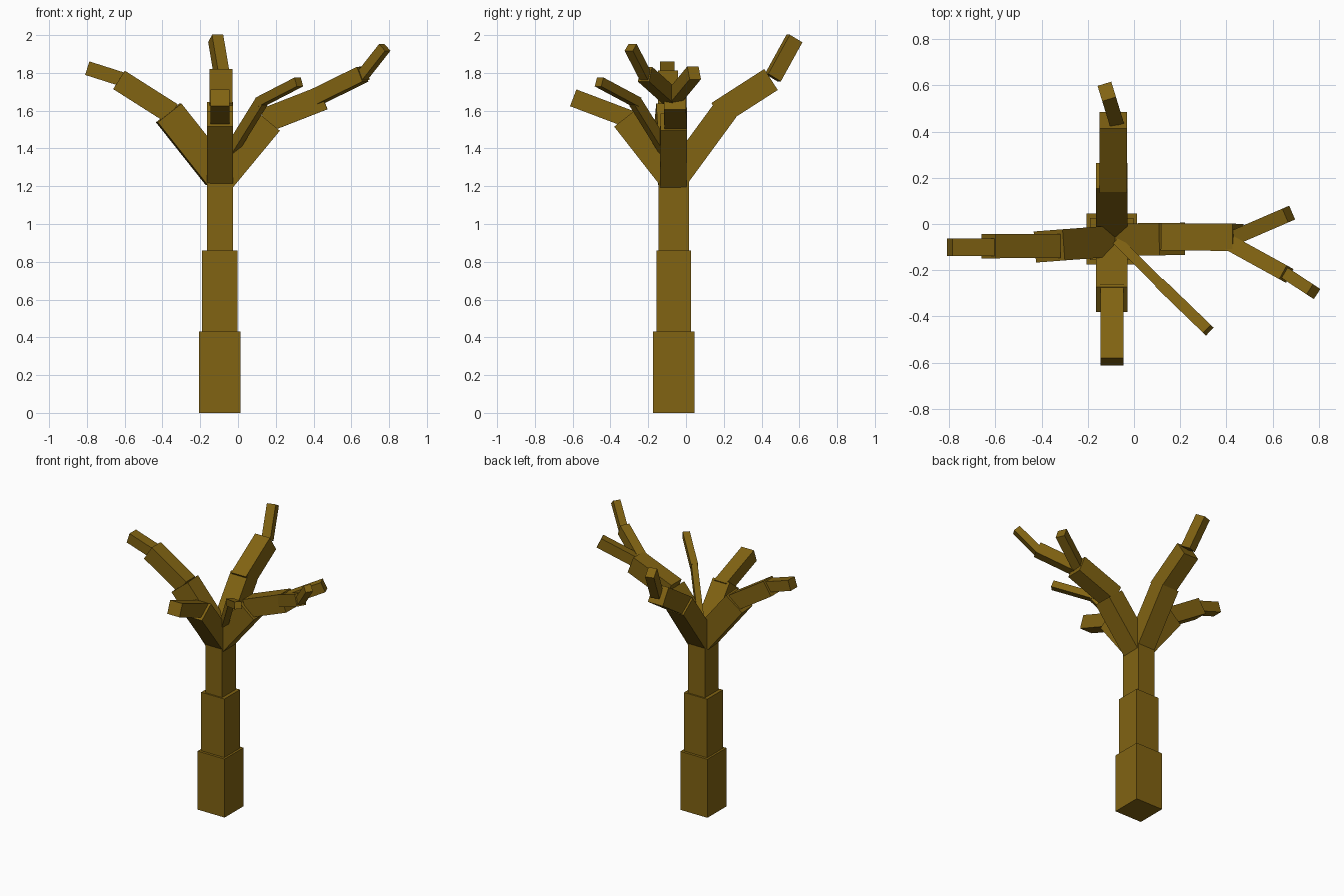
import bpy
from mathutils import Vector, Matrix

cube = bpy.data.objects.get("Cube")
if cube:
    bpy.data.objects.remove(cube, do_unlink=True)

bark = bpy.data.materials.new("brown_bark")
bark.use_nodes = True
color = (0.22, 0.125, 0.006, 1)
bark.diffuse_color = color
bsdf = next(n for n in bark.node_tree.nodes if n.type == 'BSDF_PRINCIPLED')
bsdf.inputs["Base Color"].default_value = color
bsdf.inputs["Roughness"].default_value = 0.9


def beam(name, start, end, width, height):
    """Square-cut log between two points; width is its horizontal side."""
    start, end = Vector(start), Vector(end)
    along = (end - start).normalized()
    side = along.cross(Vector((0, 0, 1)))
    side = side.normalized() if side.length > 0.01 else Vector((1, 0, 0))
    up = side.cross(along)
    bpy.ops.mesh.primitive_cube_add(size=1)
    obj = bpy.context.object
    obj.name = obj.data.name = name
    frame = Matrix((side, along, up)).transposed().to_4x4()
    scale = Matrix.Diagonal((width, (end - start).length, height, 1))
    obj.data.transform(Matrix.Translation((start + end) / 2) @ frame @ scale)
    obj.data.materials.append(bark)


# Stepped trunk
X, Y = -0.096, -0.065
for name, low, high, wide, deep in (("trunk_base", 0, 0.43, 0.22, 0.22),
                                    ("trunk_middle", 0.43, 0.86, 0.188, 0.182),
                                    ("trunk_top", 0.86, 1.26, 0.137, 0.16)):
    beam(name, (X, Y, low), (X, Y, high), wide, deep)

# Front limb
beam("front_limb", (X, -0.087, 1.25), (X, -0.327, 1.557), 0.137, 0.135)
beam("front_limb_tip", (X, -0.277, 1.547), (X, -0.597, 1.668), 0.1, 0.095)

# Back limb
beam("back_limb", (X, -0.043, 1.26), (X, 0.21, 1.605), 0.137, 0.137)
beam("back_limb_middle", (-0.09, 0.17, 1.585), (-0.09, 0.45, 1.765), 0.12, 0.132)
beam("back_limb_tip", (-0.083, 0.46, 1.775), (-0.118, 0.574, 1.982), 0.062, 0.08)

# Right limb
beam("right_limb", (-0.103, -0.075, 1.255), (-0.367, -0.095, 1.588), 0.135, 0.16)
beam("right_limb_middle", (-0.35, -0.095, 1.585), (-0.63, -0.096, 1.763), 0.105, 0.115)
beam("right_limb_tip", (-0.61, -0.1, 1.765), (-0.798, -0.1, 1.825), 0.076, 0.075)

# Left limb with its fork
beam("left_limb", (-0.086, -0.068, 1.237), (0.165, -0.065, 1.54), 0.14, 0.145)
beam("left_limb_middle", (0.14, -0.055, 1.547), (0.45, -0.058, 1.668), 0.118, 0.13)
beam("left_fork_front", (0.42, -0.085, 1.675), (0.66, -0.217, 1.793), 0.068, 0.085)
beam("left_fork_front_tip", (0.655, -0.213, 1.78), (0.777, -0.293, 1.935), 0.052, 0.052)
beam("left_fork_back", (0.42, -0.065, 1.67), (0.67, 0.043, 1.8), 0.065, 0.075)

# Thin branch toward the front left
beam("thin_branch", (-0.06, -0.085, 1.35), (0.125, -0.27, 1.648), 0.042, 0.06)
beam("thin_branch_tip", (0.115, -0.26, 1.645), (0.322, -0.46, 1.752), 0.048, 0.05)
